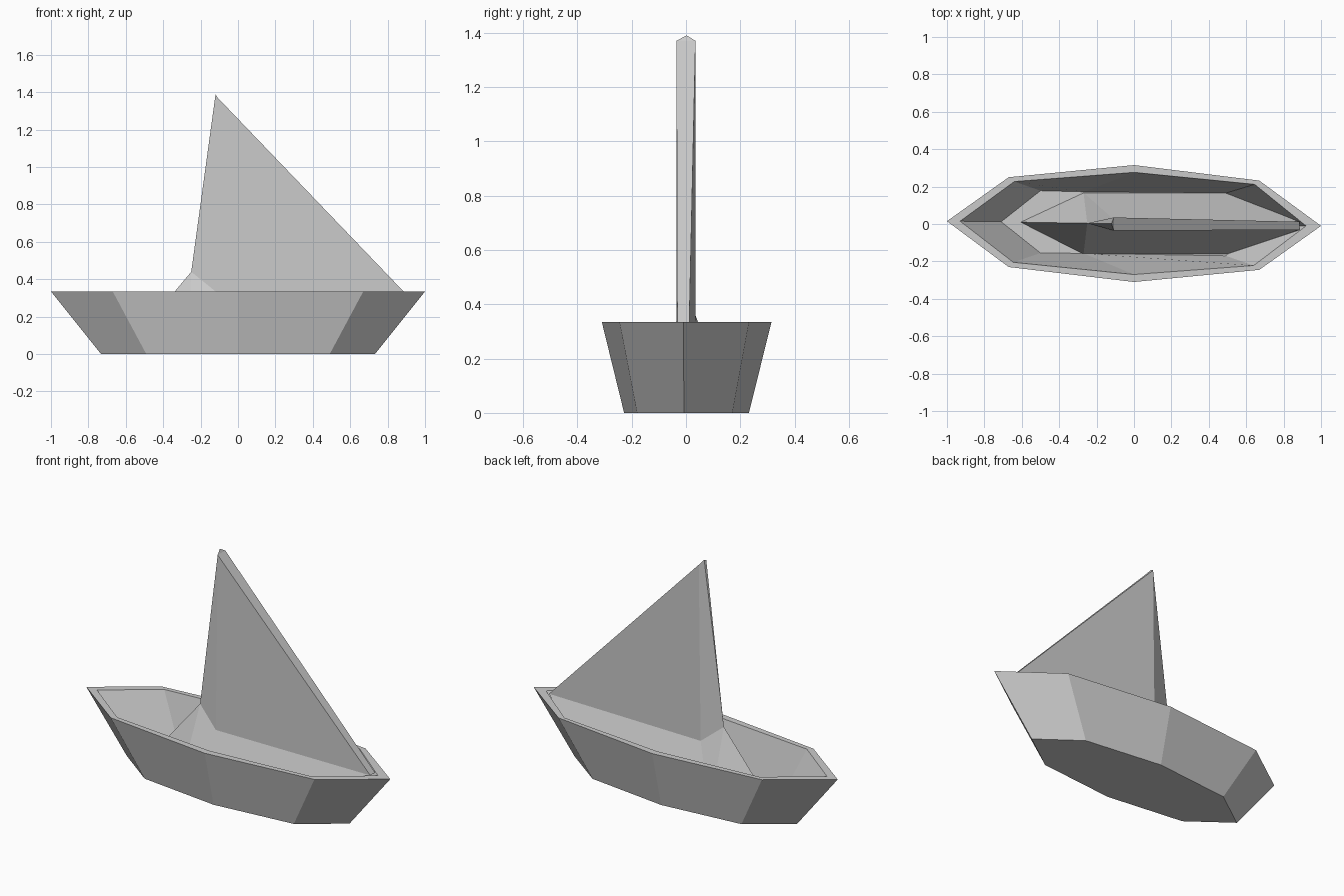
import bpy
import bmesh

cube = bpy.data.objects.get("Cube")
if cube:
    bpy.data.objects.remove(cube, do_unlink=True)

# Single paper colour
paper = bpy.data.materials.new("paper_grey")
paper.use_nodes = True
grey = (0.6, 0.6, 0.6, 1.0)
paper.diffuse_color = grey
bsdf = paper.node_tree.nodes["Principled BSDF"]
bsdf.inputs["Base Color"].default_value = grey
bsdf.inputs["Roughness"].default_value = 0.8


def finish(name, bm):
    bmesh.ops.recalc_face_normals(bm, faces=bm.faces)
    mesh = bpy.data.meshes.new(name)
    bm.to_mesh(mesh)
    bm.free()
    mesh.materials.append(paper)
    obj = bpy.data.objects.new(name, mesh)
    bpy.context.collection.objects.link(obj)
    return obj


RIM = 0.335
FLOOR = 0.015

# Hull: four nested outlines, bow first, bridged from keel to rim to floor
outer = [(-1, 0.015), (-0.67, 0.25), (0, 0.315), (0.67, 0.232),
         (1, -0.01), (0.67, -0.245), (0, -0.31), (-0.67, -0.23)]
inner = [(-0.93, 0.015), (-0.64, 0.227), (0, 0.276), (0.645, 0.212),
         (0.92, -0.01), (0.64, -0.222), (0, -0.27), (-0.645, -0.205)]
floor = [(-0.71, 0.012), (-0.5, 0.178), (-0.27, 0.172), (0.49, 0.165),
         (0.7, -0.01), (0.49, -0.17), (-0.27, -0.157), (-0.5, -0.155)]
keel = [(x * 0.732, y * 0.735) for x, y in outer]

bm = bmesh.new()
loops = [[bm.verts.new((x, y, z)) for x, y in pts]
         for pts, z in ((keel, 0), (outer, RIM), (inner, RIM), (floor, FLOOR))]
for low, high in zip(loops, loops[1:]):
    for i in range(len(low)):
        j = (i + 1) % len(low)
        bm.faces.new((low[i], low[j], high[j], high[i]))
bm.faces.new(loops[0])
bm.faces.new(loops[-1])
finish("hull", bm)

# Folded sail rising out of a sloping tent inside the hull
bm = bmesh.new()
prow = bm.verts.new((-0.61, 0.01, FLOOR - 0.005))
stem = bm.verts.new((-0.25, 0.004, 0.44))
peak = bm.verts.new((-0.12, 0.002, 1.39))


def side(base_y, crease_y, stern_y):
    """Return base front, base back, crease front, crease back, shoulder."""
    return [bm.verts.new(p) for p in (
        (-0.27, base_y, FLOOR - 0.005),
        (0.49, base_y, FLOOR - 0.005),
        (-0.12, crease_y, RIM),
        (0.885, stern_y, RIM),
        (-0.108, crease_y, 1.37))]


left = side(0.168, 0.035, 0.012)
right = side(-0.163, -0.035, -0.032)
for base_a, base_b, crease_a, crease_b, shoulder in (left, right):
    bm.faces.new((prow, base_a, stem))
    bm.faces.new((stem, base_a, crease_a))
    bm.faces.new((stem, crease_a, shoulder, peak))
    bm.faces.new((crease_a, crease_b, shoulder))
    bm.faces.new((crease_a, base_a, base_b, crease_b))
bm.faces.new((peak, left[4], right[4]))
bm.faces.new((left[4], left[3], right[3], right[4]))
bm.faces.new((left[3], left[1], right[1], right[3]))
bm.faces.new((prow, left[0], left[1], right[1], right[0]))
finish("sail", bm)
